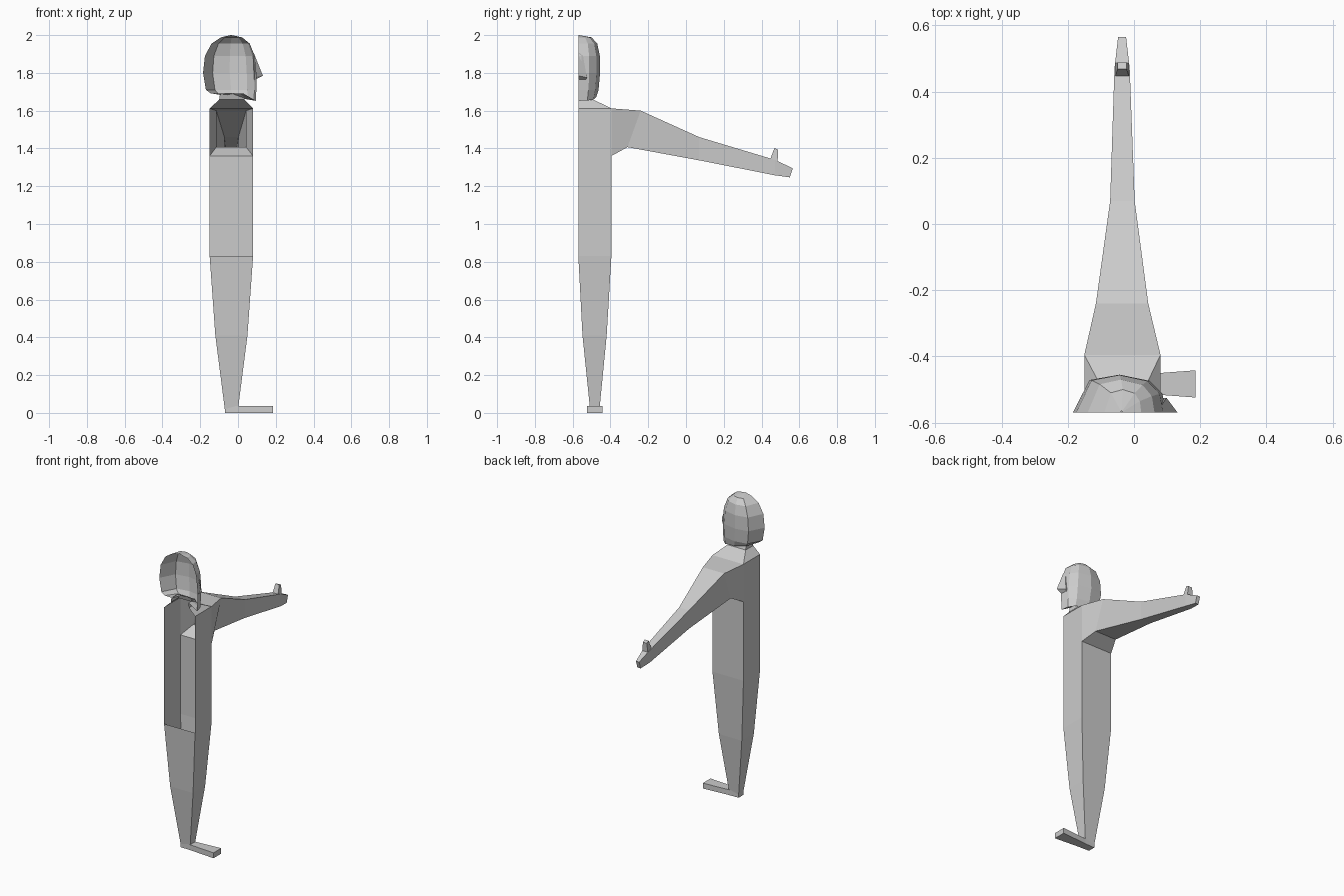
import bpy

if "Cube" in bpy.data.objects:
    bpy.data.objects.remove(bpy.data.objects["Cube"])

P = -0.57  # plane where the half figure is left open


def loft(name, rings, closed=True, cap_start=False, cap_end=False):
    """Skin a list of equal-length point rings with flat faces."""
    n = len(rings[0])
    verts = [p for r in rings for p in r]
    faces = []
    for i in range(len(rings) - 1):
        for j in range(n if closed else n - 1):
            k = (j + 1) % n
            faces.append((i*n + j, i*n + k, (i+1)*n + k, (i+1)*n + j))
    if cap_start:
        faces.append(tuple(range(n))[::-1])
    if cap_end:
        faces.append(tuple(range((len(rings) - 1)*n, len(rings)*n)))
    mesh = bpy.data.meshes.new(name)
    mesh.from_pydata(verts, [], faces)
    mesh.validate()
    ob = bpy.data.objects.new(name, mesh)
    bpy.context.collection.objects.link(ob)
    return ob


def rect(x0, x1, y0, y1, z):
    return [(x1, y0, z), (x1, y1, z), (x0, y1, z), (x0, y0, z)]


# torso: U-shaped shell, open towards the cut plane
loft("torso", [rect(-.15, .08, P, -.395, z) for z in (.83, 1.36)], closed=False)

# front and back chest walls beside the arm opening
for name, x, s in (("chest_front", .08, 1), ("chest_back", -.15, -1)):
    rings = [[(x, P, z), (x, -.395, z)][::s] for z in (1.36, 1.612)]
    loft(name, rings, closed=False)

# shoulder slope and neck
loft("shoulder_neck", [rect(-.15, .08, P, -.395, 1.612),
                       rect(-.10, .035, P, -.49, 1.658),
                       rect(-.095, .03, P, -.50, 1.69)], closed=False)

# leg: closed tapering tube
loft("leg", [rect(-.07, 0, -.508, -.458, .02),
             rect(-.12, .05, -.548, -.42, .41),
             rect(-.15, .08, P, -.395, .83)], cap_start=True)


# foot: flat slab widening to the toes
def foot_section(x, half):
    c = -.483
    return [(x, c - half, 0), (x, c + half, 0),
            (x, c + half, .036), (x, c - half, .036)]


loft("foot", [foot_section(-.07, .025), foot_section(0, .027),
              foot_section(.185, .041)], cap_start=True, cap_end=True)


# arm and hand: sections given as x range, top (y, z), bottom (y, z)
def arm_section(x0, x1, top, bottom):
    return [(x0, *top), (x0, *bottom), (x1, *bottom), (x1, *top)]


loft("arm", [arm_section(-.15, .08, (-.395, 1.612), (-.395, 1.36)),
             arm_section(-.115, .043, (-.24, 1.60), (-.31, 1.407)),
             arm_section(-.072, .002, (.07, 1.46), (.07, 1.337)),
             arm_section(-.059, -.013, (.47, 1.34), (.47, 1.258)),
             arm_section(-.048, -.024, (.565, 1.295), (.55, 1.247))],
     cap_end=True)

# thumb
loft("thumb", [[(-.057, .445, 1.34), (-.015, .445, 1.34),
                (-.015, .485, 1.33), (-.057, .485, 1.33)],
               [(-.05, .468, 1.402), (-.022, .468, 1.402),
                (-.022, .488, 1.393), (-.05, .488, 1.393)]], cap_end=True)


# head: half rings from back to face (z, back x, front x, half width)
def head_ring(z, back, front, w, tilt=0):
    span = front - back
    shape = ((0, 0), (.18, .86), (.5, 1), (.82, .84), (.96, .5), (1, 0))
    return [(back + u*span, P + v*w, z + tilt*(.5 - u)) for u, v in shape]


loft("head", [head_ring(1.69, -.09, .03, .07),
              head_ring(1.672, -.145, .095, .095, .04),
              head_ring(1.71, -.170, .097, .107),
              head_ring(1.80, -.185, .097, .115),
              head_ring(1.89, -.175, .088, .114),
              head_ring(1.955, -.14, .062, .10),
              head_ring(1.988, -.09, .022, .07),
              head_ring(2.0, -.04, -.035, .005)], closed=False)

# nose: wedge, open on the cut plane
loft("nose", [[(.082, P, 1.91), (.085, -.545, 1.89), (.08, -.545, 1.89)],
              [(.132, P, 1.785), (.098, -.525, 1.775), (.085, -.525, 1.775)],
              [(.094, P, 1.765), (.094, -.53, 1.765), (.085, -.53, 1.765)]],
     closed=False)
